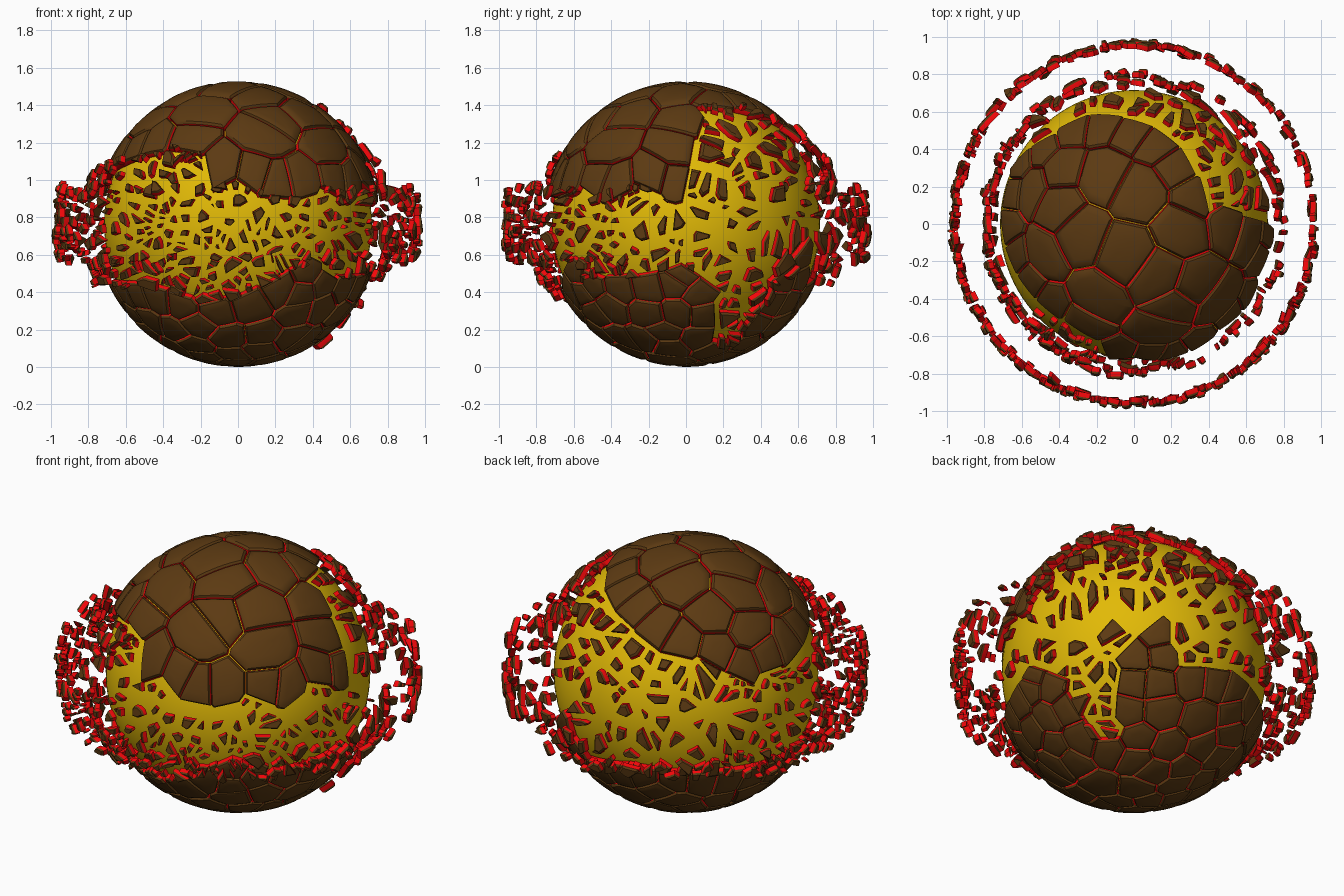
import bpy, bmesh, math, random
from mathutils import Vector, Matrix

if "Cube" in bpy.data.objects:
    bpy.data.objects.remove(bpy.data.objects["Cube"])

rng = random.Random(11)
R_OUT, R_IN, R_CORE = 0.765, 0.722, 0.716
CENTRE = Vector((0, 0, R_OUT))


def material(name, rgb):
    m = bpy.data.materials.new(name)
    m.diffuse_color = (*rgb, 1)
    m.use_nodes = True
    m.node_tree.nodes["Principled BSDF"].inputs["Base Color"].default_value = m.diffuse_color
    return m


BROWN = material("crust_brown", (0.107, 0.042, 0.006))
RED = material("fracture_red", (0.9, 0.002, 0.003))
YELLOW = material("core_yellow", (0.76, 0.49, 0.002))

# Latitude (degrees) where the intact plates end, by azimuth from +x
TOP_EDGE = [(0, 16), (4, 35), (16, 57), (45, 54), (90, 42), (112, 33), (135, 29), (150, 20), (180, 20),
            (215, 28), (238, 32), (254, 30), (258, 17), (268, 20), (280, 11), (297, 10), (312, 14),
            (325, 8), (340, 16), (350, 12), (360, 16)]
LOW_EDGE = [(0, -18), (12, -26), (20, -55), (36, -55), (46, -20), (58, -9), (75, -25), (100, -20),
            (180, -24), (225, -25), (255, -34), (272, -30), (285, -24), (300, -15), (318, -22),
            (340, -21), (360, -18)]


def interp(table, az):
    for (a0, v0), (a1, v1) in zip(table, table[1:]):
        if a0 <= az <= a1:
            return v0 + (v1 - v0) * (az - a0) / (a1 - a0)


def direction(az, lat):
    a, b = math.radians(az), math.radians(lat)
    return Vector((math.cos(b) * math.cos(a), math.cos(b) * math.sin(a), math.sin(b)))


def angles(d):
    return math.degrees(math.atan2(d.y, d.x)) % 360, math.degrees(math.asin(d.z))


def clip(poly, n):
    """Keep the part of a convex cone polygon on the positive side of n."""
    out = []
    for a, b in zip(poly, poly[1:] + poly[:1]):
        da, db = a.dot(n), b.dot(n)
        if da >= 0:
            out.append(a)
        if (da >= 0) != (db >= 0):
            out.append(a.lerp(b, da / (da - db)))
    return out


def cell(poly, seed, seeds):
    """Voronoi cell of a seed direction on the sphere."""
    for s in seeds:
        if s is not seed and poly:
            poly = clip(poly, seed - s)
    poly = [p.normalized() for p in poly]
    return [p for i, p in enumerate(poly) if (p - poly[i - 1]).length > 0.006]


def start_square(d):
    u = d.orthogonal().normalized()
    v = d.cross(u)
    return [d + u * a + v * b for a, b in ((-2, -2), (2, -2), (2, 2), (-2, 2))]


def mean(poly):
    return sum(poly, Vector()) / len(poly)


def add_shard(bm, poly, profile, step, scale=1.0, move=Matrix()):
    """Curved slab; profile is a list of (ring fraction, radius), inner to outer."""
    c = mean(poly)
    pts = []
    for a, b in zip(poly, poly[1:] + poly[:1]):
        n = max(1, math.ceil((b - a).length / step))
        pts += [a.lerp(b, i / n) for i in range(n)]
    rings = []
    for f, r in profile:
        vs = []
        for p in (pts if f > 0 else [c]):
            w = move @ (c.lerp(p, f * scale).normalized() * r)
            h = max(1, math.hypot(w.x, w.y))
            vs.append(bm.verts.new(Vector((w.x / h, w.y / h, w.z)) + CENTRE))
        rings.append(vs)
    for k in range(len(rings) - 1):
        a, b = rings[k], rings[k + 1]
        side = profile[k][1] < profile[k + 1][1] - 0.015
        for i in range(len(pts)):
            j = (i + 1) % len(pts)
            if len(a) == 1:
                f = bm.faces.new((a[0], b[i], b[j]))
            elif len(b) == 1:
                f = bm.faces.new((a[i], a[j], b[0]))
            else:
                f = bm.faces.new((a[i], a[j], b[j], b[i]))
            f.material_index = int(side)
            f.smooth = not side


def finish(bm, name):
    bmesh.ops.recalc_face_normals(bm, faces=bm.faces)
    me = bpy.data.meshes.new(name)
    bm.to_mesh(me)
    ob = bpy.data.objects.new(name, me)
    bpy.context.collection.objects.link(ob)
    me.materials.append(BROWN)
    me.materials.append(RED)
    bpy.ops.object.select_all(action='DESELECT')
    ob.select_set(True)
    bpy.context.view_layer.objects.active = ob
    bpy.ops.object.shade_smooth_by_angle(angle=math.radians(35))


PLATE = [(0, R_IN), (0.5, R_IN), (0.98, R_IN), (0.96, R_OUT - 0.015),
         (0.88, R_OUT - 0.004), (0.7, R_OUT), (0.35, R_OUT), (0, R_OUT)]
CHIP = [(0, R_IN + 0.006), (1.0, R_IN + 0.006), (0.93, R_OUT - 0.01), (0.7, R_OUT), (0, R_OUT)]

# Yellow core
bpy.ops.mesh.primitive_uv_sphere_add(segments=96, ring_count=48, radius=R_CORE, location=CENTRE)
core = bpy.context.object
core.name = "inner_core"
core.data.materials.append(YELLOW)
bpy.ops.object.shade_smooth()

# Coarse seeds: mirrored pairs astride each break line, so cells end exactly on it
seeds = []          # (direction, is_intact_plate)
for table, sign, gap in ((TOP_EDGE, 1, 0.28), (LOW_EDGE, -1, 0.25)):
    last, prev = None, direction(0, table[0][1])
    for i in range(1, 1440):
        p = direction(i / 4, interp(table, i / 4))
        if last is None or (p - last).length > gap + rng.uniform(-0.06, 0.08):
            n = p.cross((p - prev).normalized()) * sign * rng.uniform(0.08, 0.12)
            seeds += [((p + n).normalized(), True), ((p - n).normalized(), False)]
            last = p
        prev = p
# Remaining seeds scattered with a minimum spacing, finer on the underside
for _ in range(900):
    d = Vector([rng.gauss(0, 1) for _ in range(3)]).normalized()
    az, lat = angles(d)
    if all((d - s).length > (rng.uniform(0.2, 0.3) if lat > 0 else 0.165) for s, _ in seeds):
        seeds.append((d, lat > interp(TOP_EDGE, az) or lat < interp(LOW_EDGE, az)))

upper, lower, chips = bmesh.new(), bmesh.new(), bmesh.new()
dirs = [s for s, _ in seeds]
for s, intact in seeds:
    poly = cell(start_square(s), s, dirs)
    if len(poly) < 3:
        continue
    c = mean(poly).normalized()
    az, lat = angles(c)
    # Intact plates
    if intact:
        dr = rng.uniform(-0.003, 0)
        add_shard(upper if lat > 0 else lower, poly,
                  [(f, r + (dr if r > 0.74 else 0)) for f, r in PLATE], 0.09)
        continue
    # Shattered cells: large chips at the back right, small ones elsewhere
    tris = [(c, a, b) for a, b in zip(poly, poly[1:] + poly[:1])]
    area = [(a - o).cross(b - o).length / 2 for o, a, b in tris]
    size = 0.019 if az < 140 or az > 345 else 0.009
    if abs(lat) < 14:
        size *= 0.75
    sub = []
    for _ in range(max(3, round(sum(area) / size))):
        o, a, b = rng.choices(tris, area)[0]
        u, v = math.sqrt(rng.random()), rng.random()
        sub.append((o * (1 - u) + a * u * (1 - v) + b * u * v).normalized())
    for d in sub:
        piece = cell(poly, d, sub)
        if len(piece) < 3:
            continue
        m = mean(piece).normalized()
        la = abs(angles(m)[1])
        # Chips near the equator are thrown furthest out
        if la < 12:
            push = rng.uniform(0.21, 0.235)
        elif la < 26:
            push = rng.uniform(0.05, 0.1)
        else:
            push = rng.uniform(0.02, 0.06)
        p = m * (R_IN + R_OUT) / 2
        axis = m.cross(Vector([rng.gauss(0, 1) for _ in range(3)])).normalized()
        turn = Matrix.Rotation(rng.gauss(0, 0.16), 4, axis)
        move = Matrix.Translation(p + m * push) @ turn @ Matrix.Translation(-p)
        add_shard(chips, piece, CHIP, 0.12, rng.uniform(0.45, 0.76), move)

finish(upper, "upper_crust_plates")
finish(lower, "lower_crust_plates")
finish(chips, "flying_crust_fragments")
